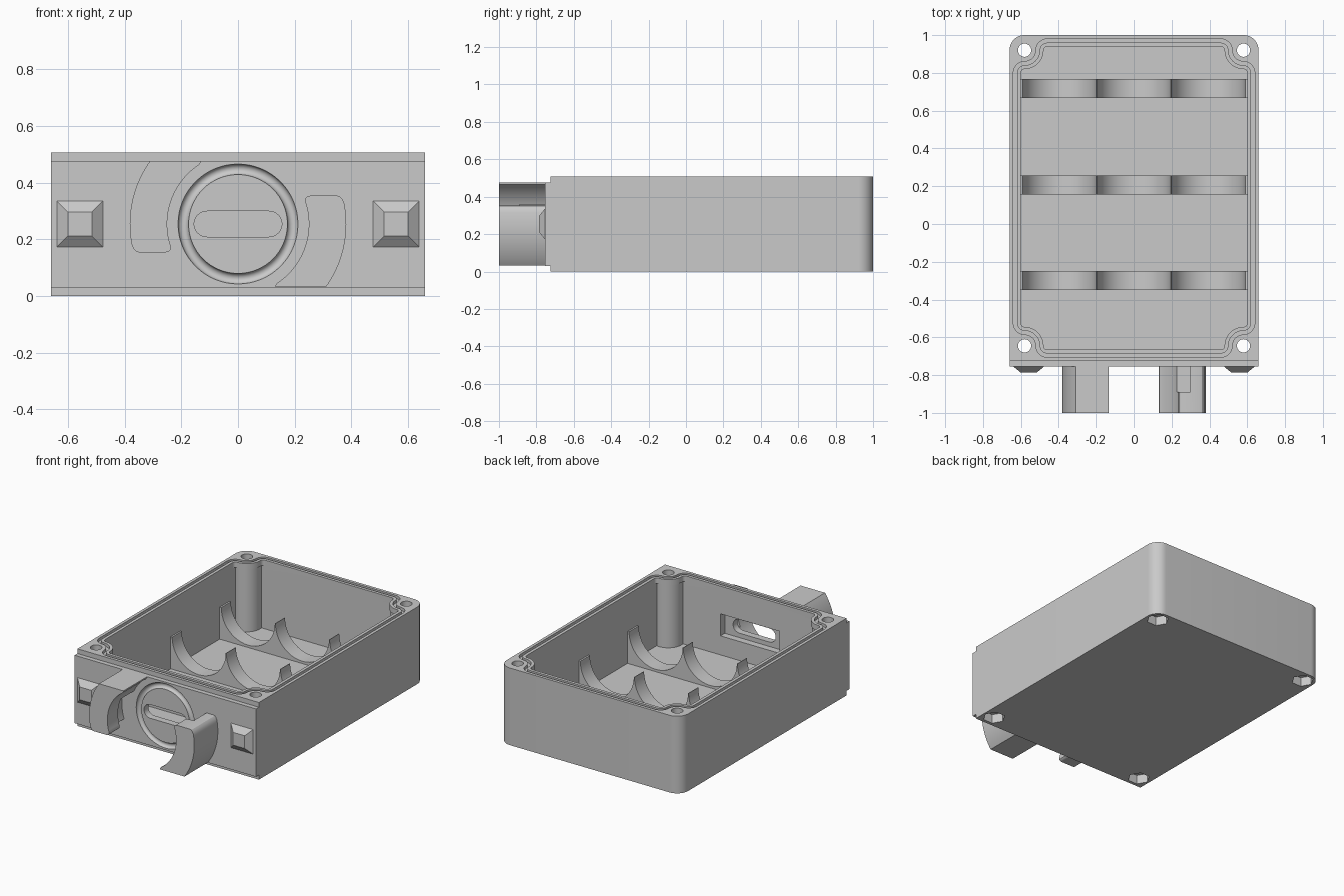
import bpy, bmesh, math

if "Cube" in bpy.data.objects:
    bpy.data.objects.remove(bpy.data.objects["Cube"])

grey = bpy.data.materials.new("plain_grey")
grey.diffuse_color = (0.59, 0.59, 0.59, 1)
grey.use_nodes = True
grey.node_tree.nodes["Principled BSDF"].inputs["Base Color"].default_value = grey.diffuse_color
AXIS_Z = 0.254
SCREW_X, SCREW_REAR, SCREW_FRONT = 0.58, 0.92, -0.645


def finish(name, bm):
    bmesh.ops.recalc_face_normals(bm, faces=bm.faces)
    me = bpy.data.meshes.new(name)
    bm.to_mesh(me)
    bm.free()
    ob = bpy.data.objects.new(name, me)
    bpy.context.collection.objects.link(ob)
    me.materials.append(grey)
    return ob


def prism(name, pts, a, b, axis='Z', hole=None):
    """Extrude a 2D outline from a to b; an equal-length hole outline makes a ring."""
    bm = bmesh.new()
    place = lambda p, h: (p[0], p[1], h) if axis == 'Z' else (p[0], h, p[1])
    n = len(pts)
    rings = [[bm.verts.new(place(p, h)) for p in loop]
             for loop in ([pts, hole] if hole else [pts]) for h in (a, b)]
    if hole:
        pairs = [(0, 1), (1, 3), (3, 2), (2, 0)]
    else:
        pairs = [(0, 1)]
        bm.faces.new(rings[0])
        bm.faces.new(rings[1])
    for i, j in pairs:
        for k in range(n):
            m = (k + 1) % n
            bm.faces.new((rings[i][k], rings[i][m], rings[j][m], rings[j][k]))
    return finish(name, bm)


def box(name, x0, x1, y0, y1, z0, z1):
    return prism(name, [(x0, y0), (x1, y0), (x1, y1), (x0, y1)], z0, z1)


def arc(cx, cy, r, a0, a1, n=12):
    return [(cx + r * math.cos(math.radians(a0 + (a1 - a0) * i / n)),
             cy + r * math.sin(math.radians(a0 + (a1 - a0) * i / n))) for i in range(n + 1)]


def boolean(ob, cutter):
    cutter.hide_render = True
    mod = ob.modifiers.new("cut", 'BOOLEAN')
    mod.operation, mod.solver, mod.object = 'DIFFERENCE', 'EXACT', cutter
    bpy.context.view_layer.objects.active = ob
    bpy.ops.object.modifier_apply(modifier=mod.name)
    bpy.data.objects.remove(cutter)


def smooth(ob):
    bpy.ops.object.select_all(action='DESELECT')
    ob.select_set(True)
    bpy.context.view_layer.objects.active = ob
    bpy.ops.object.shade_smooth_by_angle(angle=math.radians(30))


def lip_outline(r):
    """Rounded outline that steps around each corner screw at radius r."""
    f, pts = 0.12 - r, []
    quarter = arc(0, -r - f, f, 0, 90, 8) + arc(0, 0, r, 270, 180, 12)[1:] \
        + arc(-r - f, 0, f, 0, 90, 8)[1:]
    for sx, sy, cy in ((1, 1, SCREW_REAR), (-1, 1, SCREW_REAR), (-1, -1, SCREW_FRONT), (1, -1, SCREW_FRONT)):
        loop = [(sx * (SCREW_X + x), cy + sy * y) for x, y in quarter]
        pts += loop if sx * sy > 0 else loop[::-1]
    return pts


screws = [(x, y) for x in (-SCREW_X, SCREW_X) for y in (SCREW_FRONT, SCREW_REAR)]

# case body with rounded rear corners
outline = [(-0.66, -0.755), (0.66, -0.755)] + arc(0.58, 0.92, 0.08, 0, 90) + arc(-0.58, 0.92, 0.08, 90, 180)
case = prism("case_body", outline, 0, 0.507)
# stepped front edges
boolean(case, box("step_low", -0.8, 0.8, -0.9, -0.725, -0.1, 0.03))
boolean(case, box("step_high", -0.8, 0.8, -0.9, -0.725, 0.476, 0.6))
# cavity with round screw pillars, lip opening and seal groove
cavity = box("cavity", -0.6, 0.6, SCREW_FRONT - 0.02, SCREW_REAR + 0.02, 0.055, 0.47)
for x, y in screws:
    boolean(cavity, prism("pillar", arc(x, y, 0.094, 0, 360, 48)[:-1], 0, 0.6))
boolean(case, cavity)
boolean(case, prism("lip_opening", lip_outline(0.10), 0.4, 0.6))
boolean(case, prism("seal_groove", lip_outline(0.06), 0.487, 0.6, hole=lip_outline(0.08)))
# screw holes with hexagonal nut pockets
for x, y in screws:
    boolean(case, prism("screw_hole", arc(x, y, 0.035, 0, 360, 32)[:-1], -0.1, 0.6))
    boolean(case, prism("nut_pocket", arc(x, y, 0.068, 0, 360, 6)[:-1], -0.1, 0.06))
# connector slot and its inner pocket
slot = arc(0.11, AXIS_Z, 0.045, -90, 90) + arc(-0.11, AXIS_Z, 0.045, 90, 270)
boolean(case, prism("slot", slot, -0.8, -0.6, 'Y'))
boolean(case, box("slot_pocket", -0.215, 0.215, -0.71, -0.62, 0.18, 0.325))
# round-bottomed ring groove on the front
bm = bmesh.new()
grid = []
for i in range(64):
    a = math.tau * i / 64
    grid.append([bm.verts.new(((0.193 + u) * math.cos(a), -0.755 + v, AXIS_Z + (0.193 + u) * math.sin(a)))
                 for u, v in arc(0, 0, 0.0185, 0, 360, 16)[:-1]])
for i in range(64):
    for j in range(16):
        k, m = (i + 1) % 64, (j + 1) % 16
        bm.faces.new((grid[i][j], grid[k][j], grid[k][m], grid[i][m]))
boolean(case, finish("ring_groove", bm))
smooth(case)

# cell cradles: three ribs with three round seats each
for i, y in enumerate((-0.35, 0.157, 0.667)):
    top = 0.265
    pts = [(0.6, top), (0.6, 0.05), (-0.6, 0.05), (-0.6, top)]
    for x in (-0.394, 0, 0.394):
        pts += arc(x, top, 0.195, 180, 360, 24)
    smooth(prism(f"cell_cradle_{i + 1}", pts, y, y + 0.1, 'Y'))

# tapered catches on the front
for side, x in (("left", -0.558), ("right", 0.558)):
    bm = bmesh.new()
    loops = [[bm.verts.new((x + sx * h, y, AXIS_Z + sz * h)) for sx, sz in ((-1, -1), (1, -1), (1, 1), (-1, 1))]
             for h, y in ((0.082, -0.754), (0.042, -0.787))]
    bm.faces.new(loops[0])
    bm.faces.new(loops[1])
    for k in range(4):
        m = (k + 1) % 4
        bm.faces.new((loops[0][k], loops[0][m], loops[1][m], loops[1][k]))
    finish(f"{side}_catch", bm)


def level_arc(r, z0, z1, n=24):
    """Arc on the left side of the axis between two heights."""
    a0, a1 = (180 - math.degrees(math.asin(z / r)) for z in (z0, z1))
    return arc(0, 0, r, a0, a1, n)


# curved twist-lock hooks, the right one being the left turned half round
RO, RI = 0.382, 0.25
for side in ("left", "right"):
    flip = 1 if side == "left" else -1
    turn = lambda pts: [(flip * x, AXIS_Z + flip * z) for x, z in pts]
    # rounded lower tip, both ends cut level
    pts = level_arc(RO, 0.222, -0.075)
    pts += [(-0.367, -0.089), (-0.36, -0.097), (-0.35, -0.1), (-0.255, -0.1), (-0.245, -0.097), (-0.238, -0.09)]
    pts += level_arc(RI, -0.08, 0.21) + [(-0.133, 0.216), (-0.133, 0.222)]
    hook = prism(f"{side}_hook", turn(pts), -1.0, -0.754, 'Y')
    # locking recess behind the hook's inner lip
    cut = level_arc(0.316, -0.12, 0.103, 16) + level_arc(0.2, 0.103, -0.12, 16)
    boolean(hook, prism("lock_recess", turn(cut), -0.89, -0.755, 'Y'))
    smooth(hook)
